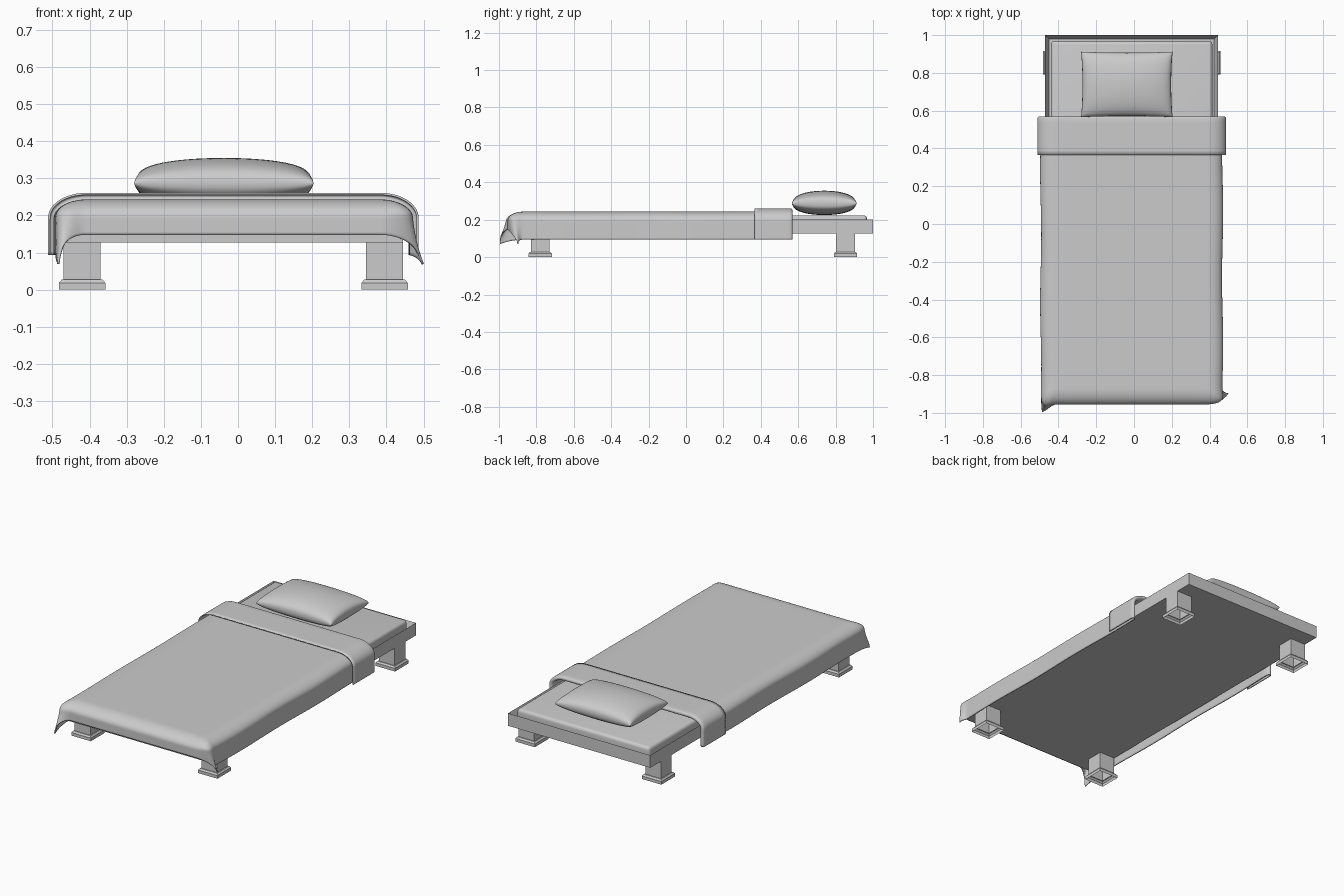
import bpy, bmesh, math

if "Cube" in bpy.data.objects:
    bpy.data.objects.remove(bpy.data.objects["Cube"])

CX = -0.0125  # centre line of the bed frame


def finish(bm, name, smooth=None):
    me = bpy.data.meshes.new(name)
    bm.to_mesh(me)
    bm.free()
    ob = bpy.data.objects.new(name, me)
    bpy.context.collection.objects.link(ob)
    if smooth:
        bpy.ops.object.select_all(action='DESELECT')
        ob.select_set(True)
        bpy.context.view_layer.objects.active = ob
        bpy.ops.object.shade_smooth_by_angle(angle=math.radians(smooth))
    return ob


def box(x0, x1, y0, y1, z0, z1):
    bm = bmesh.new()
    bmesh.ops.create_cube(bm, size=1)
    for v in bm.verts:
        v.co.x = x0 if v.co.x < 0 else x1
        v.co.y = y0 if v.co.y < 0 else y1
        v.co.z = z0 if v.co.z < 0 else z1
    return bm


def skin(bm, rows, closed=False):
    # joins rows of points with quads
    vs = [[bm.verts.new(p) for p in r] for r in rows]
    n = len(rows[0])
    for a, b in zip(vs, vs[1:]):
        for j in range(n if closed else n - 1):
            k = (j + 1) % n
            bm.faces.new((a[j], a[k], b[k], b[j]))
    return vs


# bed frame: slab with a recessed tray for the mattress
bm = box(CX - 0.4575, CX + 0.4575, -0.925, 1.0, 0.127, 0.2)
bm.normal_update()
top = max(bm.faces, key=lambda f: f.normal.z)
bmesh.ops.inset_region(bm, faces=[top], thickness=0.03)
for v in top.verts:
    v.co.z = 0.14
finish(bm, "bed_frame")

# four legs with stepped feet, open underneath
PROFILE = [(0.0625, 0), (0.0625, 0.018), (0.055, 0.027), (0.05, 0.027), (0.05, 0.128)]
for yn, y in (("front", -0.78), ("back", 0.853)):
    for xn, sx in (("left", -1), ("right", 1)):
        x = CX + sx * 0.4075
        bm = bmesh.new()
        skin(bm, [[(x + h * a, y + h * b, z) for a, b in ((-1, -1), (1, -1), (1, 1), (-1, 1))]
                  for h, z in PROFILE], closed=True)
        finish(bm, f"{yn}_{xn}_leg")

# mattress
bm = box(CX - 0.4275, CX + 0.4275, -0.893, 0.968, 0.14, 0.223)
bmesh.ops.bevel(bm, geom=bm.edges[:], offset=0.018, segments=4, profile=0.5, affect='EDGES')
finish(bm, "mattress", 40)

# blanket: a cloth grid draped over the sides and foot, folded back at the head
FLAT_X, FOOT_Y, TOP = 0.3965, -0.87, 0.243
ROLL, W, H = 0.11, 0.085, 0.05
SIDE, FOOT = 0.21, 0.155


def drape(s, y, b, off):
    a = max(0, abs(s) - FLAT_X)
    sx = 1 if s > 0 else -1
    x = max(-FLAT_X, min(FLAT_X, s))
    r = math.hypot(a, b)
    if r == 0:
        return (CX + x, y, TOP + off)
    if r < ROLL:
        t = r / ROLL * math.pi / 2
        out, down = W * math.sin(t), H * (1 - math.cos(t))
        out += off * math.sin(t)
        lift = off * math.cos(t)
    else:
        out, down, lift = W + off, H + r - ROLL, 0
    c, d = a / r, b / r
    k = (c ** 4 + d ** 4) ** -0.25
    # corners flare outward, the left one forward and the right one sideways
    w = (2 * c * d * r / 0.26) ** 2
    fx, fy = (0.042, 0.035) if sx > 0 else (0.0, -0.072)
    wave = 0.003 * math.sin(9 * y + sx) * min(1, a / ROLL) if off == 0 else 0
    return (CX + x + sx * (out * c * k + wave + 0) + fx * w,
            y - out * d * k + fy * w,
            TOP - down + lift + 0.03 * w)


n = 20
edge = [i / n for i in range(n + 1)]
ss = [-FLAT_X - SIDE * (1 - e) for e in edge]
ss += [-FLAT_X + 2 * FLAT_X * i / 16 for i in range(1, 16)]
ss += [FLAT_X + SIDE * e for e in edge]
rows = [(FOOT_Y, FOOT * (1 - e), 0) for e in edge]
Y1 = 0.558
rows += [(FOOT_Y + (Y1 - FOOT_Y) * i / 36, 0, 0) for i in range(1, 37)]
rows += [(Y1 + 0.006 * math.sin(t), 0, 0.006 * (1 - math.cos(t)))
         for t in (math.pi * i / 6 for i in range(1, 7))]
rows += [(Y1 - (Y1 - 0.365) * i / 8, 0, 0.012) for i in range(1, 9)]
bm = bmesh.new()
skin(bm, [[drape(s, y, b, off) for s in ss] for y, b, off in rows])
blanket = finish(bm, "blanket", 50)
mod = blanket.modifiers.new("thickness", 'SOLIDIFY')
mod.thickness = 0.006
mod.offset = -1

# pillow: two puffed grids welded along the seam
bm = bmesh.new()
N = 28
for side, height in ((1, 0.068), (-1, 0.062)):
    pts = []
    for i in range(N + 1):
        v = math.sin(math.pi / 2 * (2 * i / N - 1))
        row = []
        for j in range(N + 1):
            u = side * math.sin(math.pi / 2 * (2 * j / N - 1))
            p, q = max(0, 1 - u * u), max(0, 1 - v * v)
            z = side * height * p ** 0.3 * q ** 0.38
            row.append((-0.038 + 0.242 * u * (1 - 0.03 * q),
                        0.739 + 0.173 * v * (1 - 0.03 * p),
                        0.287 + z))
        pts.append(row)
    skin(bm, pts)
bmesh.ops.remove_doubles(bm, verts=bm.verts[:], dist=0.0003)
finish(bm, "pillow", 80)
